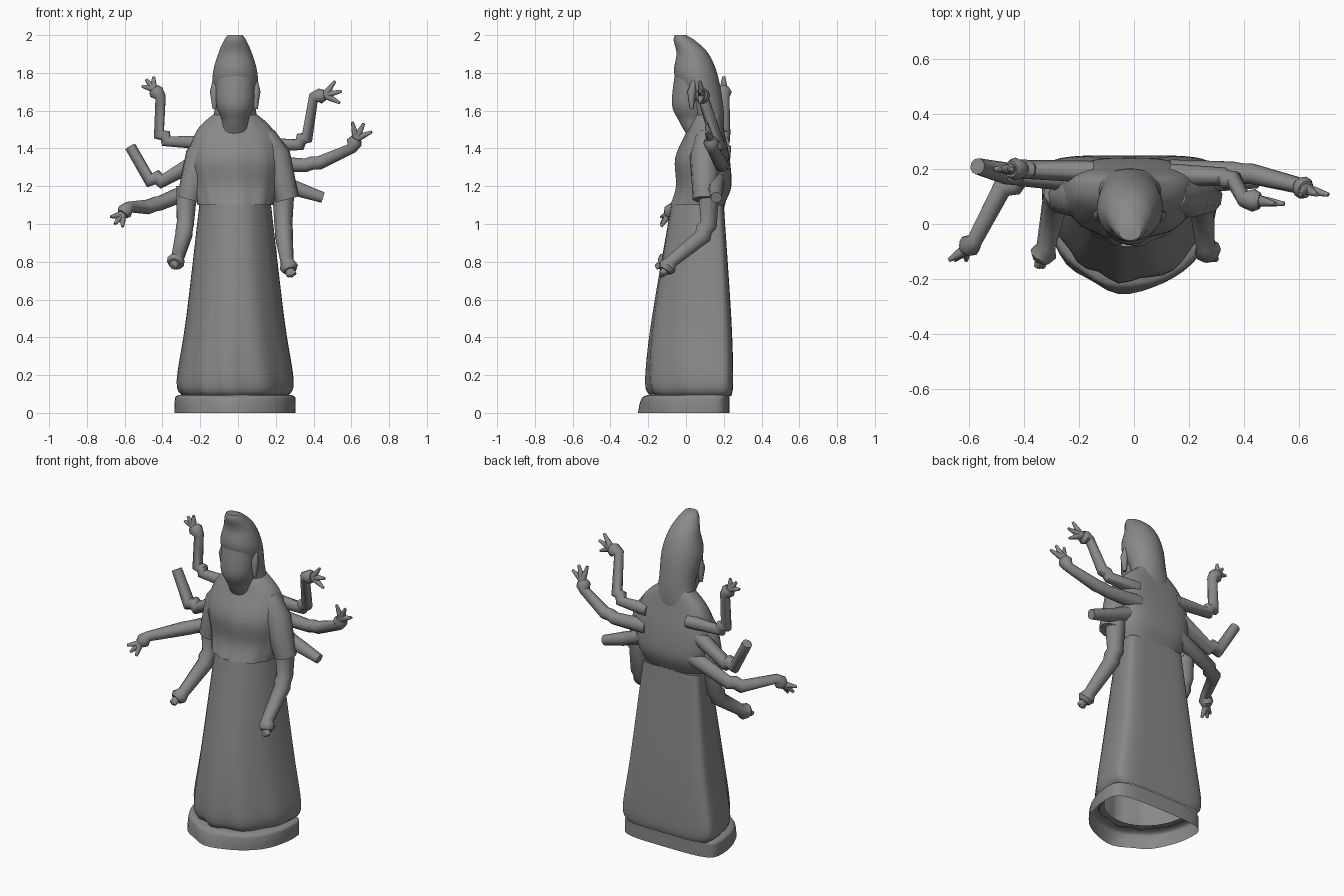
import bpy, math
from mathutils import Vector, Matrix

if "Cube" in bpy.data.objects:
    bpy.data.objects.remove(bpy.data.objects["Cube"], do_unlink=True)

# One stone colour for the whole statue
stone = bpy.data.materials.new("grey stone")
stone.use_nodes = True
grey = (0.25, 0.25, 0.25, 1)
stone.diffuse_color = grey
stone.node_tree.nodes["Principled BSDF"].inputs["Base Color"].default_value = grey

SIDES = (("left", 1), ("right", -1))


def add_object(name, data):
    """Link an object, give it the stone material, and shade it smooth."""
    data.materials.append(stone)
    obj = bpy.data.objects.new(name, data)
    bpy.context.collection.objects.link(obj)
    bpy.ops.object.select_all(action='DESELECT')
    bpy.context.view_layer.objects.active = obj
    obj.select_set(True)
    if obj.type == 'CURVE':
        bpy.ops.object.convert(target='MESH')
    bpy.ops.object.shade_smooth_by_angle(angle=math.radians(50))


def smooth_rings(keys, steps=5):
    """Catmull-Rom rings through the key rings."""
    keys = [Vector(key) for key in keys]
    padded = [keys[0]] + keys + [keys[-1]]
    rings = []
    for before, start, end, after in zip(padded, padded[1:], padded[2:], padded[3:]):
        leave, arrive = (end - before) / 2, (after - start) / 2
        for step in range(steps):
            t = step / steps
            ease = t * t * (3 - 2 * t)
            rings.append(start.lerp(end, ease) + leave * t * (1 - t) ** 2 - arrive * t * t * (1 - t))
    return rings + [keys[-1]]


def loft(name, keys, back=0.5, square=1, fold=0, folds=0, hollow=False, segments=48):
    """Skin of rings (height, half width, front, rear); back and square shape the rear half."""
    rings = smooth_rings(keys)
    centre = -0.015
    verts, faces = [], []
    for level, (height, half_width, front, rear) in enumerate(rings):
        middle = rear - back * (rear - front)
        depth = fold * (1.1 - level / len(rings))
        for i in range(segments):
            angle = math.tau * i / segments
            across, along = math.cos(angle), math.sin(angle)
            if along < 0:
                ripple = math.sin(folds * angle + math.sin(3 * angle) + level / 8)
                scale = 1 - depth * ripple * along
                x = half_width * across * scale
                y = middle + (middle - front) * along * scale
            else:
                x = half_width * math.copysign(abs(across) ** square, across)
                y = middle + (rear - middle) * along ** square
            verts.append((centre + x, y, height))
    for level in range(len(rings) - 1):
        low, high = level * segments, (level + 1) * segments
        for i in range(segments):
            j = (i + 1) % segments
            faces.append((low + i, low + j, high + j, high + i))
    if not hollow:
        faces.append(tuple(reversed(range(segments))))
        faces.append(tuple(range(len(verts) - segments, len(verts))))
    mesh = bpy.data.meshes.new(name)
    mesh.from_pydata(verts, [], faces)
    add_object(name, mesh)


def tubes(name, paths):
    """Capped round tubes; each path is a list of (point, radius)."""
    curve = bpy.data.curves.new(name, 'CURVE')
    curve.dimensions = '3D'
    curve.bevel_depth = 1
    curve.bevel_resolution = 3
    curve.use_fill_caps = True
    for path in paths:
        spline = curve.splines.new('POLY')
        spline.points.add(len(path) - 1)
        for point, (position, radius) in zip(spline.points, path):
            point.co = (*position, 1)
            point.radius = radius
    add_object(name, curve)


def arm(name, shoulder, elbow, wrist, aim=None, spread=40, upper=0.05, lower=0.03):
    """Arm with a rounded elbow; aim is the length and direction of its middle finger."""
    shoulder, elbow, wrist = Vector(shoulder), Vector(elbow), Vector(wrist)
    bend = (upper + lower) / 2
    path = [(shoulder, upper),
            (elbow.lerp(shoulder, 0.15), bend),
            ((elbow * 6 + shoulder + wrist) / 8, bend),
            (elbow.lerp(wrist, 0.15), bend),
            (wrist, lower)]
    paths = [path]
    if aim:
        aim = Vector(aim)
        knuckles = wrist + aim.normalized() * 0.06
        path.append((wrist.lerp(knuckles, 0.6), lower * 1.4))
        path.append((knuckles, lower))
        # Fan of tapered fingers
        for turn in (-1, 0, 1):
            finger = Matrix.Rotation(math.radians(turn * spread), 3, 'Y') @ aim
            paths.append([(knuckles, lower * 0.7),
                          (knuckles + finger / 2, lower / 2),
                          (knuckles + finger, lower / 4)])
    tubes(name, paths)


# Plinth and long flat-backed skirt, both hollow below
loft("plinth", [(0, 0.32, -0.25, 0.23), (0.06, 0.32, -0.24, 0.23),
                (0.09, 0.31, -0.22, 0.23), (0.1, 0.25, -0.15, 0.22)],
     back=0.25, square=0.5, fold=0.02, folds=7, hollow=True)
loft("skirt", [(0.09, 0.28, -0.18, 0.24), (0.17, 0.31, -0.21, 0.25),
               (0.5, 0.26, -0.18, 0.24), (1.1, 0.19, -0.08, 0.2)],
     back=0.2, square=0.45, fold=0.035, folds=11, hollow=True)

# Blouse with a loose hem over the skirt, and wide short sleeves
loft("blouse", [(1.1, 0.2, -0.08, 0.2), (1.2, 0.23, -0.05, 0.24), (1.35, 0.25, -0.055, 0.23),
                (1.5, 0.2, 0.01, 0.2), (1.6, 0.09, 0.05, 0.18)],
     back=0.4, square=0.7, fold=0.03, folds=13)
for label, side in SIDES:
    tubes(label + "_sleeve", [[((side * 0.14, 0.11, 1.47), 0.06),
                               ((side * 0.2, 0.1, 1.36), 0.08),
                               ((side * 0.26, 0.1, 1.13), 0.065)]])

# Head with tall swept hair and long ears
loft("face", [(1.48, 0.07, 0, 0.12), (1.55, 0.07, -0.04, 0.12),
              (1.64, 0.1, -0.075, 0.12), (1.82, 0.1, -0.055, 0.12)])
loft("hair", [(1.47, 0.15, 0.08, 0.2), (1.6, 0.11, 0.03, 0.2), (1.78, 0.12, -0.06, 0.17),
              (1.9, 0.09, -0.05, 0.12), (1.97, 0.06, -0.065, 0.05), (2, 0.04, -0.06, 0)])
for label, side in SIDES:
    lobe = side * 0.11 - 0.015
    tubes(label + "_ear", [[((lobe, 0.03, 1.61), 0.01),
                            ((lobe, 0.03, 1.7), 0.024),
                            ((lobe, 0.04, 1.76), 0.01)]])

# Right arms, from top to bottom
arm("right_raised_arm", (-0.15, 0.19, 1.43), (-0.42, 0.2, 1.44), (-0.41, 0.2, 1.67),
    aim=(-0.04, 0, 0.05), upper=0.04)
arm("right_broken_arm", (-0.15, 0.16, 1.37), (-0.45, 0.18, 1.2), (-0.57, 0.21, 1.41))
arm("right_reaching_arm", (-0.15, 0.18, 1.22), (-0.46, 0.17, 1.09), (-0.58, -0.06, 1.09),
    aim=(-0.04, -0.04, -0.05))
arm("right_lowered_arm", (-0.27, 0.12, 1.2), (-0.28, 0.12, 0.97), (-0.32, -0.08, 0.82),
    aim=(-0.01, -0.03, -0.02), upper=0.06, lower=0.035)

# Left arms, from top to bottom
arm("left_raised_arm", (0.13, 0.18, 1.42), (0.36, 0.17, 1.42), (0.4, 0.09, 1.67),
    aim=(0.09, -0.01, 0.02), upper=0.04)
arm("left_spread_arm", (0.13, 0.19, 1.32), (0.4, 0.19, 1.31), (0.6, 0.14, 1.4),
    aim=(0.04, -0.02, 0.08), upper=0.045)
arm("left_broken_arm", (0.13, 0.16, 1.26), (0.3, 0.16, 1.19), (0.45, 0.16, 1.14))
arm("left_lowered_arm", (0.24, 0.12, 1.2), (0.24, 0.12, 0.96), (0.26, -0.08, 0.8),
    aim=(0.01, -0.02, -0.03), upper=0.06, lower=0.035)
